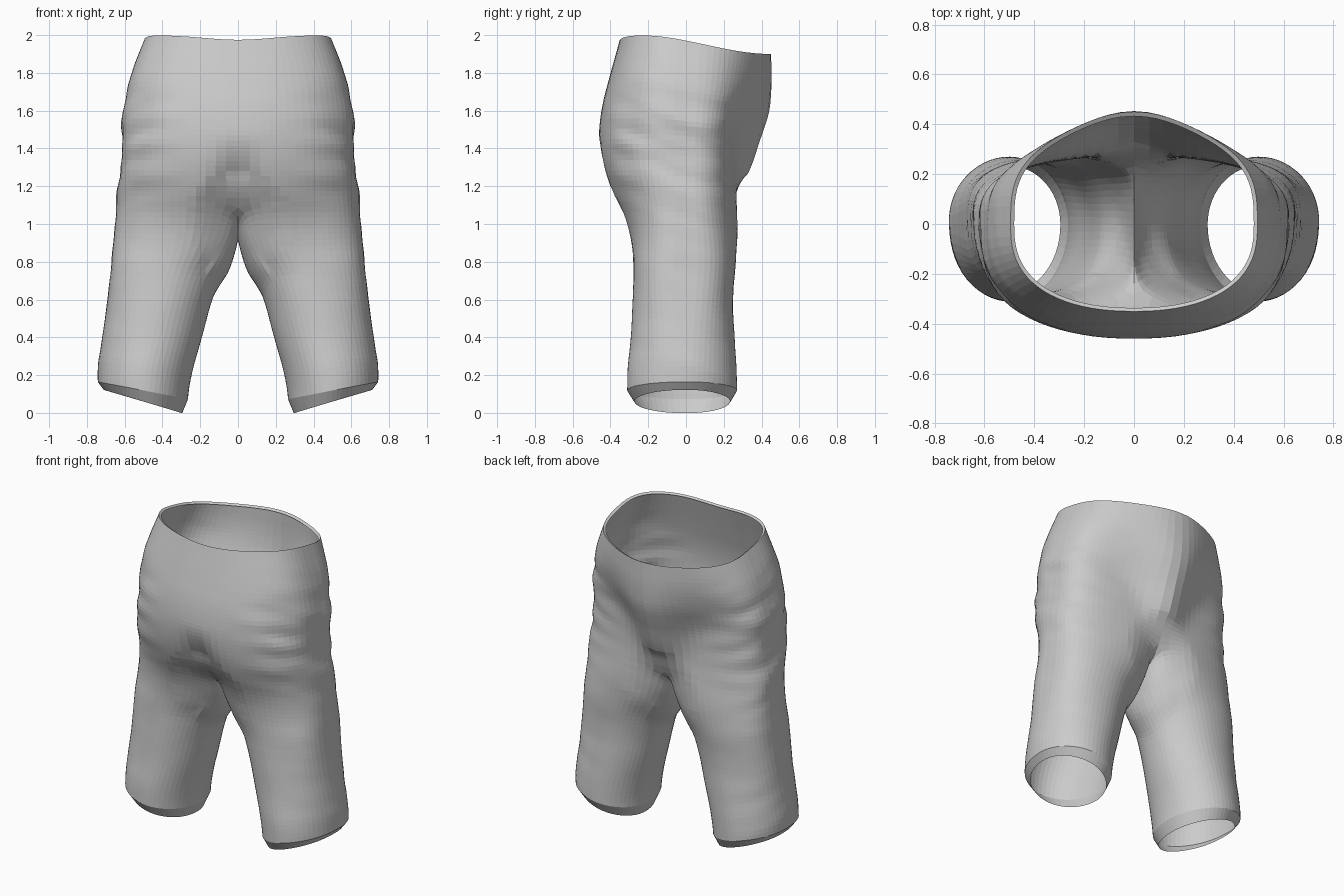
import bpy
import bmesh
from math import sin, cos, pi, exp
from mathutils import Vector, noise

cube = bpy.data.objects.get("Cube")
if cube:
    bpy.data.objects.remove(cube, do_unlink=True)

OUTER, INNER = 40, 16          # points around the outside and the inseam
HIP_ROWS, LEG_ROWS = 32, 34
SPLIT = 1.12                   # height where the legs begin to part
SPREAD = .7                    # how far the outer side wraps round each leg

# Profiles as (height, value)
SIDE = [(.1, .74), (.2, .75), (.4, .72), (.6, .69), (1, .65), (1.2, .64),
        (1.4, .615), (1.6, .615), (1.8, .575), (2, .495), (2.2, .42)]
FRONT = [(.1, -.31), (.2, -.315), (.4, -.29), (.8, -.275), (1, -.32), (1.2, -.42),
         (1.4, -.465), (1.6, -.455), (1.8, -.405), (2, -.35), (2.2, -.3)]
BACK = [(.1, .27), (.2, .27), (.6, .245), (.8, .265), (1, .29), (1.2, .27),
        (1.5, .27), (1.8, .35), (2, .38)]
BULGE = [(1.1, -.08), (1.2, .02), (1.35, .09), (1.6, .14), (1.8, .105), (2, .07)]
INSEAM = [(.05, .27), (.2, .25), (.4, .19), (.6, .14), (.8, .06), (.95, 0)]


def linear(keys, z):
    if z <= keys[0][0]:
        return keys[0][1]
    for (a, p), (b, q) in zip(keys, keys[1:]):
        if z <= b:
            return p + (q - p) * (z - a) / (b - a)
    return keys[-1][1]


def at(keys, z):
    """Softly rounded value of a profile at height z."""
    return sum(linear(keys, z + .03 * i) for i in range(-3, 4)) / 7


def smooth(t):
    t = min(max(t, 0), 1)
    return t * t * (3 - 2 * t)


def hip_point(z, angle):
    """Half cross-section of the hips, from front centre round to back centre."""
    x = at(SIDE, z) * sin(angle) ** .9 if 0 < angle < pi - .0001 else 0
    c = cos(angle)
    if c > 0:
        cleft = .13 * smooth((1.5 - z) / .5) * exp(-(x / .1) ** 2)
        y = at(FRONT, z) * c ** .77 + cleft
    else:
        width = .1 + .18 * smooth((z - 1.1) / .8)
        y = at(BACK, z) * (-c) ** .66 + at(BULGE, z) * exp(-(x / width) ** 2)
    return Vector((x, y, z))


def leg_point(z, angle):
    """Cross-section of one leg: oval, squarer on the outside of the thigh."""
    outer, inner = at(SIDE, z), at(INSEAM, z)
    s, c = sin(angle), cos(angle)
    power = 1 - .35 * smooth((z - .1) / .7) if s > 0 else 1
    reach = at(FRONT, z) if c > 0 else at(BACK, z)
    return Vector(((outer + inner) / 2 + (outer - inner) / 2 * s,
                   reach * abs(c) ** power, z))


def wrinkle(p):
    """Sideways cloth folds, strongest at the hips."""
    folds = .15 + exp(-((p.z - 1.4) / .28) ** 2)
    mask = smooth((p.x - .2) / .4) * folds * smooth((2 - p.z) / .2)
    n = noise.noise(Vector((p.x * 3, p.y * 4, p.z * 10 + p.y * 3)))
    push = Vector((p.x, p.y, 0)).normalized()
    return p + push * n * .022 * mask


bm = bmesh.new()


def add_row(points):
    return [bm.verts.new(wrinkle(p)) for p in points]


def bridge(low, high, closed=False):
    count = len(low)
    for i in range(count if closed else count - 1):
        j = (i + 1) % count
        bm.faces.new((low[i], low[j], high[j], high[i]))


# Hips, from the split up to the sloping waist
hip_rows = []
for r in range(HIP_ROWS + 1):
    u = r / HIP_ROWS
    points = []
    for j in range(OUTER + 1):
        p = hip_point(SPLIT + u * (2 - SPLIT), pi * j / OUTER)
        dip = .025 * exp(-(p.x / .25) ** 2) * (1 - smooth((p.y + .3) / .3))
        top = 2 - dip - .1 * smooth((p.y + .25) / .7)
        p.z = SPLIT + u * (top - SPLIT)
        points.append(p)
    hip_rows.append(add_row(points))
for low, high in zip(hip_rows, hip_rows[1:]):
    bridge(low, high)

# Narrow rolled edge inside the waist
rim = [bm.verts.new((v.co.x * .97, v.co.y * .96, v.co.z - .01))
       for v in hip_rows[-1]]
bridge(hip_rows[-1], rim)

# Leg, blending from the split hips into an oval tube with a slanted hem
front_mid, back_mid = hip_point(SPLIT, 0), hip_point(SPLIT, pi)
previous = None
for r in range(LEG_ROWS + 1):
    v = r / LEG_ROWS
    w = smooth(v / .4)
    points = []
    for j in range(OUTER + INNER):
        outside = j <= OUTER
        if outside:
            angle = -SPREAD + (pi + 2 * SPREAD) * j / OUTER
            start = SPLIT
        else:
            k = (j - OUTER) / INNER
            angle = pi + SPREAD + (pi - 2 * SPREAD) * k
            start = SPLIT - .17 * sin(pi * k)
        hem = .165 - .19 * (.745 - leg_point(.12, angle).x)
        z = start + (hem - start) * v
        hip = hip_point(z, pi * j / OUTER) if outside else back_mid.lerp(front_mid, k)
        p = hip.lerp(leg_point(z, angle), w)
        p.z = z
        points.append(p)
    if r == 0:
        row = hip_rows[0] + add_row(points[OUTER + 1:])
    else:
        row = add_row(points)
        bridge(row, previous, closed=True)
    previous = row

# Turned-in hem
centre = sum((v.co for v in previous), Vector()) / len(previous)
lip = []
for vert in previous:
    p = centre.lerp(vert.co, .87)
    lip.append(bm.verts.new((p.x, p.y, 1.35 * vert.co.z - .1)))
bridge(lip, previous, closed=True)

# Other half, then relax the cloth around the crotch
bmesh.ops.mirror(bm, geom=bm.verts[:] + bm.edges[:] + bm.faces[:],
                 axis='X', merge_dist=.0005)
for reach in (.26, .24, .21, .18):
    crotch = [v for v in bm.verts
              if (v.co.x ** 2 + (v.co.z - 1) ** 2) ** .5 < reach]
    for _ in range(4):
        bmesh.ops.smooth_vert(bm, verts=crotch, factor=.5,
                              use_axis_x=True, use_axis_y=True, use_axis_z=True)

bmesh.ops.recalc_face_normals(bm, faces=bm.faces[:])
mesh = bpy.data.meshes.new("shorts")
bm.to_mesh(mesh)
bm.free()

# Plain grey cloth
cloth = bpy.data.materials.new("grey_cloth")
cloth.use_nodes = True
grey = (.6, .6, .6, 1)
cloth.diffuse_color = grey
cloth.node_tree.nodes["Principled BSDF"].inputs["Base Color"].default_value = grey
mesh.materials.append(cloth)

shorts = bpy.data.objects.new("shorts", mesh)
bpy.context.collection.objects.link(shorts)
